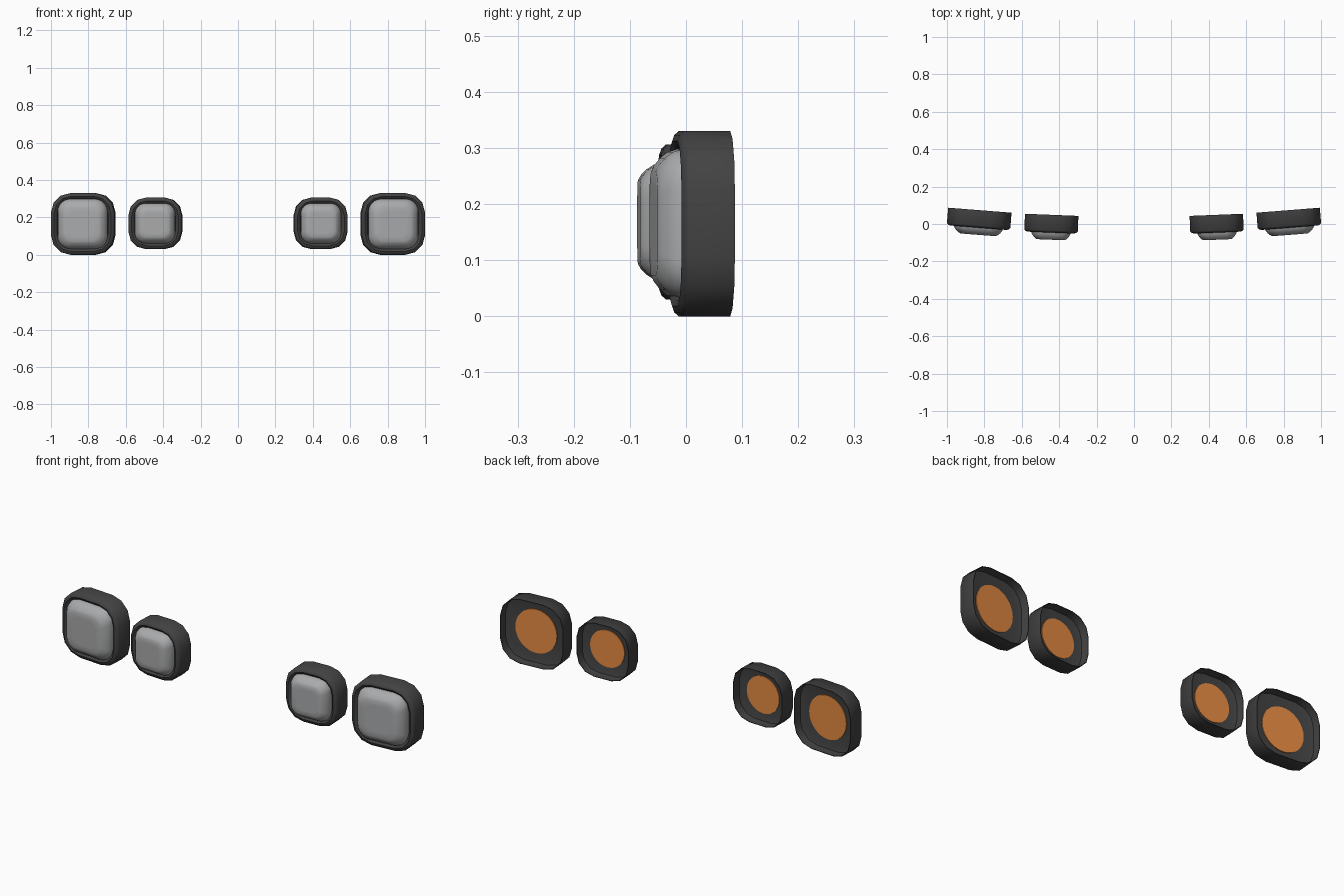
import bpy, bmesh, math
from mathutils import Matrix, Vector

if "Cube" in bpy.data.objects:
    bpy.data.objects.remove(bpy.data.objects["Cube"])


def material(name, rgb):
    m = bpy.data.materials.new(name)
    m.diffuse_color = (*rgb, 1)
    m.use_nodes = True
    m.node_tree.nodes["Principled BSDF"].inputs["Base Color"].default_value = m.diffuse_color
    return m


DARK = material("dark_housing", (0.055, 0.055, 0.055))
GLASS = material("grey_glass", (0.40, 0.405, 0.412))
ORANGE = material("orange_reflector", (0.8, 0.26, 0.055))


def rounded_rect(hx, hz, r, y, seg):
    """Rounded rectangle in the xz plane."""
    pts = []
    for k, (sx, sz) in enumerate([(1, 1), (-1, 1), (-1, -1), (1, -1)]):
        for i in range(seg + 1):
            a = math.pi / 2 * (k + i / seg)
            pts.append(Vector((sx * (hx - r) + r * math.cos(a), y,
                               sz * (hz - r) + r * math.sin(a))))
    return pts


def loft(name, rings, place, mat, cap_first=False, cap_last=False, angle=30):
    """Skin the rings, place in the world and mirror to the other side."""
    bm = bmesh.new()
    vs = [[bm.verts.new(p) for p in ring] for ring in rings]
    for a, b in zip(vs, vs[1:]):
        n = len(a)
        for i in range(n):
            j = (i + 1) % n
            bm.faces.new((a[i], a[j], b[j], b[i]))
    if cap_first:
        bm.faces.new(vs[0][::-1])
    if cap_last:
        bm.faces.new(vs[-1])
    bmesh.ops.recalc_face_normals(bm, faces=bm.faces)
    bm.transform(place)
    me = bpy.data.meshes.new(name)
    bm.to_mesh(me)
    bm.free()
    me.materials.append(mat)
    ob = bpy.data.objects.new(name, me)
    bpy.context.collection.objects.link(ob)
    ob.modifiers.new("mirror", 'MIRROR').use_mirror_merge = False
    bpy.ops.object.select_all(action='DESELECT')
    ob.select_set(True)
    bpy.context.view_layer.objects.active = ob
    bpy.ops.object.shade_smooth_by_angle(angle=math.radians(angle))


def lamp(tag, cx, cz, hx, hz, r, y_front, y_back, y_lens, turn, lens, disc_r):
    place = Matrix.Translation((cx, 0, cz)) @ Matrix.Rotation(math.radians(turn), 4, 'Z')

    def ring(inset, y, seg=3):
        return rounded_rect(hx - inset, hz - inset, r - inset * 0.8, y, seg)

    y_mid = y_front + 0.045
    # Housing: open back, outer wall, rounded bezel, recess and mid panel
    loft(tag + "_housing", [
        ring(0.034, y_mid), ring(0.006, y_mid + 0.006), ring(0.003, y_back),
        ring(0, y_back), ring(0, y_front + 0.008), ring(0.007, y_front),
        ring(0.018, y_front - 0.004), ring(0.028, y_front + 0.002),
        ring(0.034, y_front + 0.012), ring(0.036, y_mid - 0.004)],
        place, DARK, cap_first=True, cap_last=True, angle=48)

    # Domed glass lens: (scale, y) steps from base to front
    d = y_lens - y_front
    steps = [(1, y_front + 0.02), (1, y_front + 0.004), (0.96, y_front + d * 0.3),
             (0.88, y_front + d * 0.62), (0.78, y_front + d * 0.88),
             (0.70, y_lens), (0.5, y_lens)]
    loft(tag + "_lens", [rounded_rect(lens * s, lens * s, lens * s * 0.5, y, 6)
                         for s, y in steps], place, GLASS, cap_last=True, angle=40)

    # Round orange reflector back
    loft(tag + "_reflector", [[Vector((disc_r * math.cos(t * math.pi / 16), y,
                                       disc_r * math.sin(t * math.pi / 16)))
                               for t in range(32)] for y in (y_mid, y_mid + 0.004)],
         place, ORANGE, cap_first=True, cap_last=True)


lamp("outer_lamp", 0.83, 0.165, 0.170, 0.165, 0.105, -0.016, 0.074, -0.058, 4.5, 0.133, 0.112)
lamp("inner_lamp", 0.442, 0.168, 0.143, 0.138, 0.095, -0.042, 0.049, -0.084, 2.3, 0.107, 0.095)
